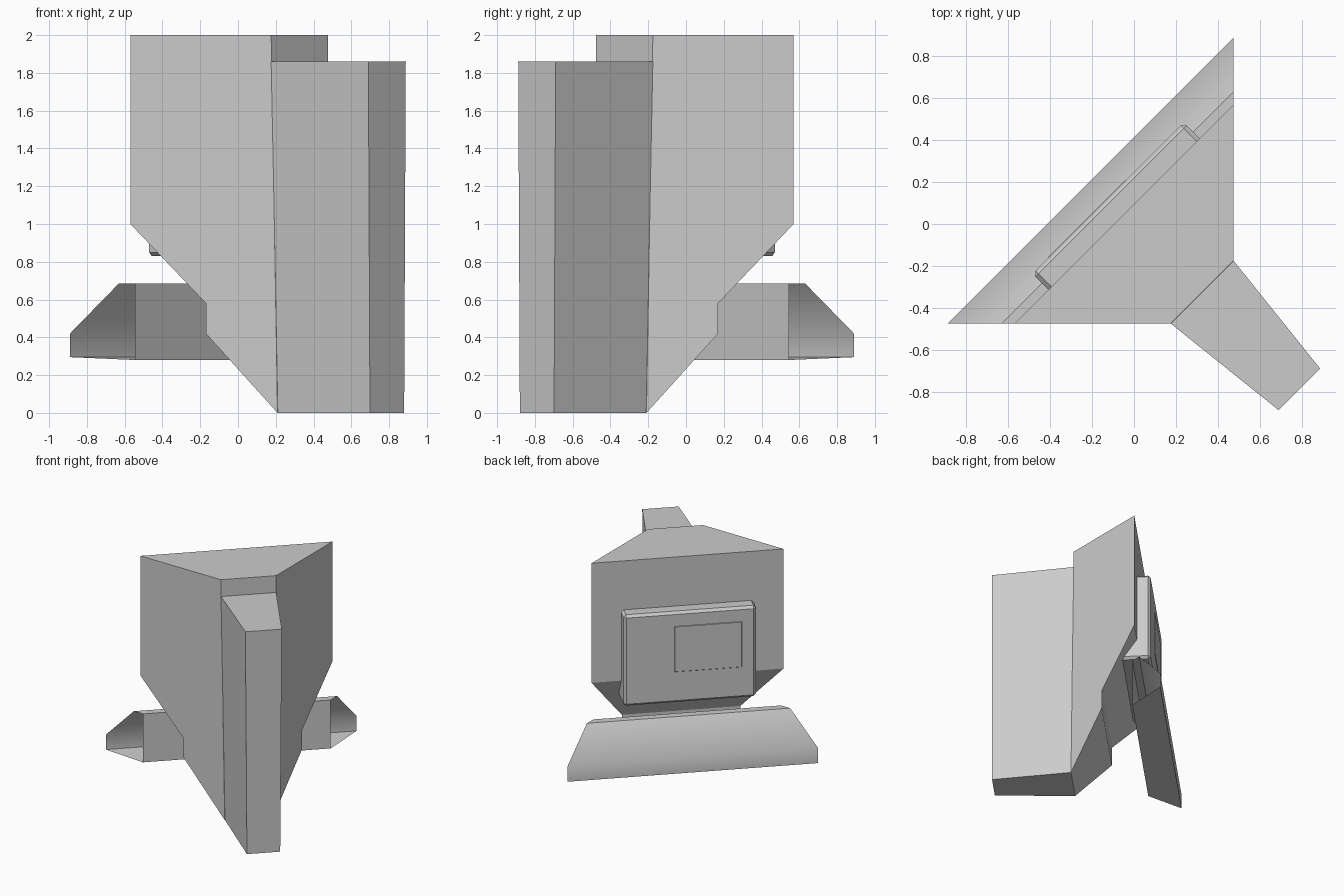
import bpy
import bmesh
from math import pi, radians

if "Cube" in bpy.data.objects:
    bpy.data.objects.remove(bpy.data.objects["Cube"])

GREY = (0.6, 0.6, 0.6, 1)
grey = bpy.data.materials.new("plain_grey")
grey.use_nodes = True
grey.diffuse_color = GREY
grey.node_tree.nodes["Principled BSDF"].inputs["Base Color"].default_value = GREY


def add_object(name, bm):
    """Finish a mesh built across u, deep along v, and turn it on the diagonal."""
    mesh = bpy.data.meshes.new(name)
    bm.to_mesh(mesh)
    bm.free()
    mesh.materials.append(grey)
    obj = bpy.data.objects.new(name, mesh)
    obj.rotation_euler.z = pi / 4
    bpy.context.collection.objects.link(obj)
    return obj


def loft(name, profile, half_width, capped=True):
    """Span a side profile of (v, z) points between mirrored flanks."""
    bm = bmesh.new()
    flanks = []
    for side in (-1, 1):
        verts = [bm.verts.new((side * half_width(v, z), v, z)) for v, z in profile]
        flanks.append(verts)
    caps = [bm.faces.new(f) for f in flanks]
    left, right = flanks
    for i in range(len(profile)):
        j = (i + 1) % len(profile)
        bm.faces.new((left[i], left[j], right[j], right[i]))
    bmesh.ops.recalc_face_normals(bm, faces=bm.faces[:])
    if not capped:
        bmesh.ops.delete(bm, geom=caps, context='FACES_ONLY')
    return add_object(name, bm)


def block(name, u, v, z, bevel):
    """Bevelled box between the given limits."""
    bm = bmesh.new()
    bmesh.ops.create_cube(bm, size=1)
    for vert in bm.verts:
        for axis, (low, high) in enumerate((u, v, z)):
            vert.co[axis] = high if vert.co[axis] > 0 else low
    obj = add_object(name, bm)
    mod = obj.modifiers.new("soft_edges", 'BEVEL')
    mod.width = bevel
    mod.segments = 1
    return obj


def flared(v, z):
    """Flanks at 45 degrees, shared by the body and the skirt."""
    return 0.672 + v


def fin_width(v, z):
    """Fin thins towards its outer end and slightly towards the ground."""
    reach = (-v - 0.46) / 0.656
    return 0.212 - 0.072 * reach - 0.012 * (1 - z / 1.86) * (2 - reach)


# Wedge-shaped body with a stepped underside
loft("body", [(0.067, 2), (0.067, 1), (-0.216, 0.58), (-0.216, 0.42),
              (-0.484, 0), (-0.46, 2)], flared)

# Tall tapering fin
loft("fin", [(-0.46, 1.86), (-0.484, 0), (-1.116, 0), (-1.116, 1.86)], fin_width)

# Hollow skirt, open at both ends, with a softly rounded outer face
skirt = loft("skirt", [(0.05, 0.28), (0.05, 0.685), (0.11, 0.685),
                       (0.293, 0.42), (0.293, 0.295)], flared, capped=False)
bpy.ops.object.select_all(action='DESELECT')
skirt.select_set(True)
bpy.context.view_layer.objects.active = skirt
bpy.ops.object.shade_smooth_by_angle(angle=radians(40))

# Chest box with a thin panel on its face
block("chest_box", (-0.51, 0.51), (-0.1, 0.175), (0.83, 1.59), 0.02)
block("chest_panel", (-0.4, 0.12), (0.17, 0.178), (1.09, 1.47), 0.003)
